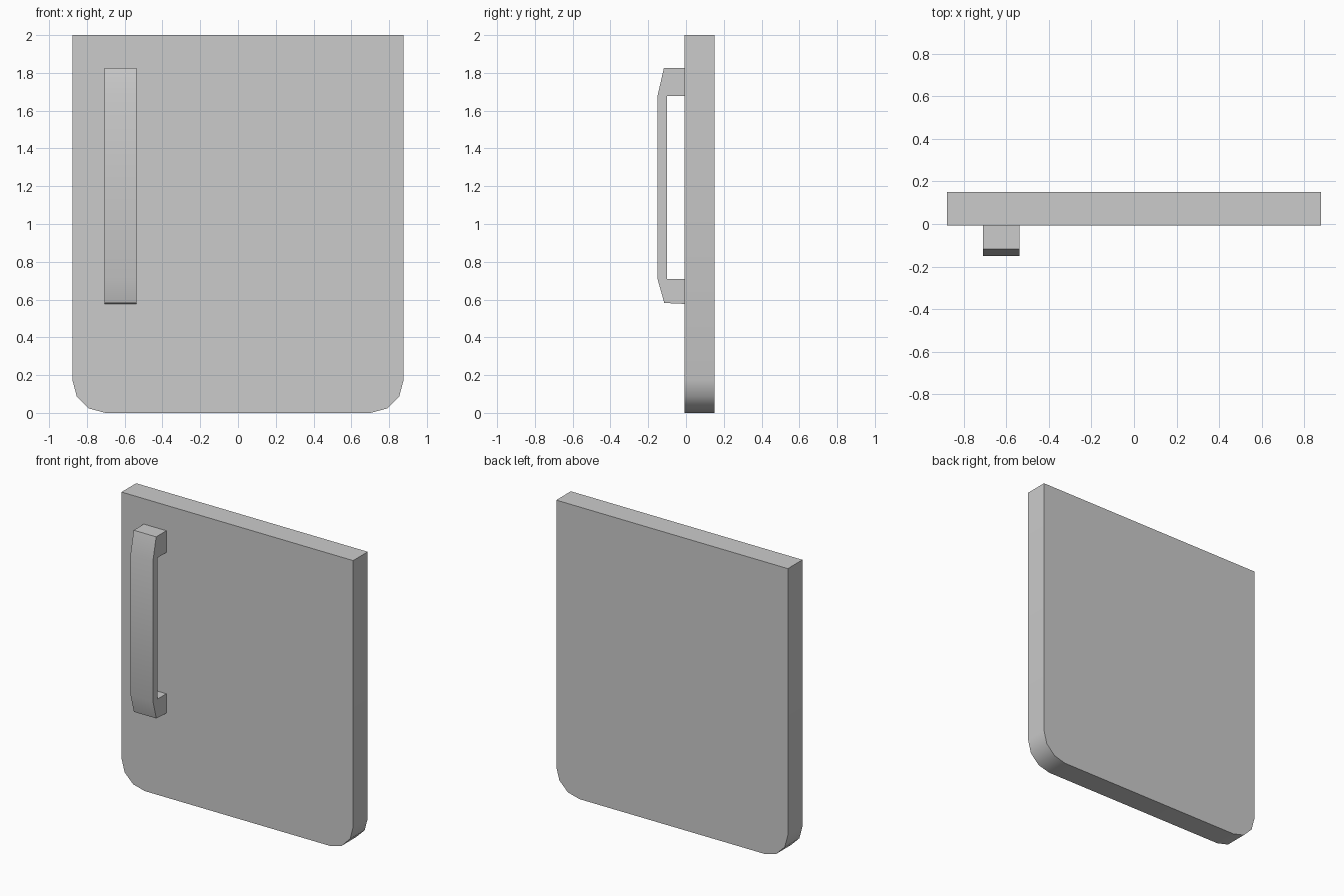
import bpy, bmesh, math
from mathutils import Vector

if "Cube" in bpy.data.objects:
    bpy.data.objects.remove(bpy.data.objects["Cube"])


def extruded(name, profile, direction):
    """Closed profile pushed along a direction into a solid."""
    bm = bmesh.new()
    face = bm.faces.new([bm.verts.new(p) for p in profile])
    res = bmesh.ops.extrude_face_region(bm, geom=[face], use_keep_orig=True)
    verts = [v for v in res["geom"] if isinstance(v, bmesh.types.BMVert)]
    bmesh.ops.translate(bm, verts=verts, vec=Vector(direction))
    bmesh.ops.recalc_face_normals(bm, faces=bm.faces)
    mesh = bpy.data.meshes.new(name)
    bm.to_mesh(mesh)
    bm.free()
    obj = bpy.data.objects.new(name, mesh)
    bpy.context.collection.objects.link(obj)
    bpy.ops.object.select_all(action="DESELECT")
    obj.select_set(True)
    bpy.context.view_layer.objects.active = obj
    bpy.ops.object.shade_smooth_by_angle(angle=math.radians(40))
    return obj


# Door panel: square top, lower corners rounded in three segments
HALF, HEIGHT, RADIUS = 0.877, 2.0, 0.175
FRONT, BACK = -0.007, 0.151
corner = []
for i in range(4):
    a = math.radians(30 * i)
    corner.append((HALF - RADIUS + RADIUS * math.cos(a),
                   RADIUS - RADIUS * math.sin(a)))
right = [(HALF, HEIGHT)] + corner
outline = right + [(-x, z) for x, z in reversed(right)]
extruded("door_panel", [(x, FRONT, z) for x, z in outline],
         (0, BACK - FRONT, 0))

# Pull handle: side profile with chamfered ends and two feet
side = [(FRONT, 1.826), (-0.117, 1.826), (-0.151, 1.677), (-0.151, 0.71),
        (-0.115, 0.582), (FRONT, 0.577), (FRONT, 0.71), (-0.10, 0.71),
        (-0.10, 1.677), (FRONT, 1.677)]
extruded("door_handle", [(-0.708, y, z) for y, z in side], (0.17, 0, 0))
